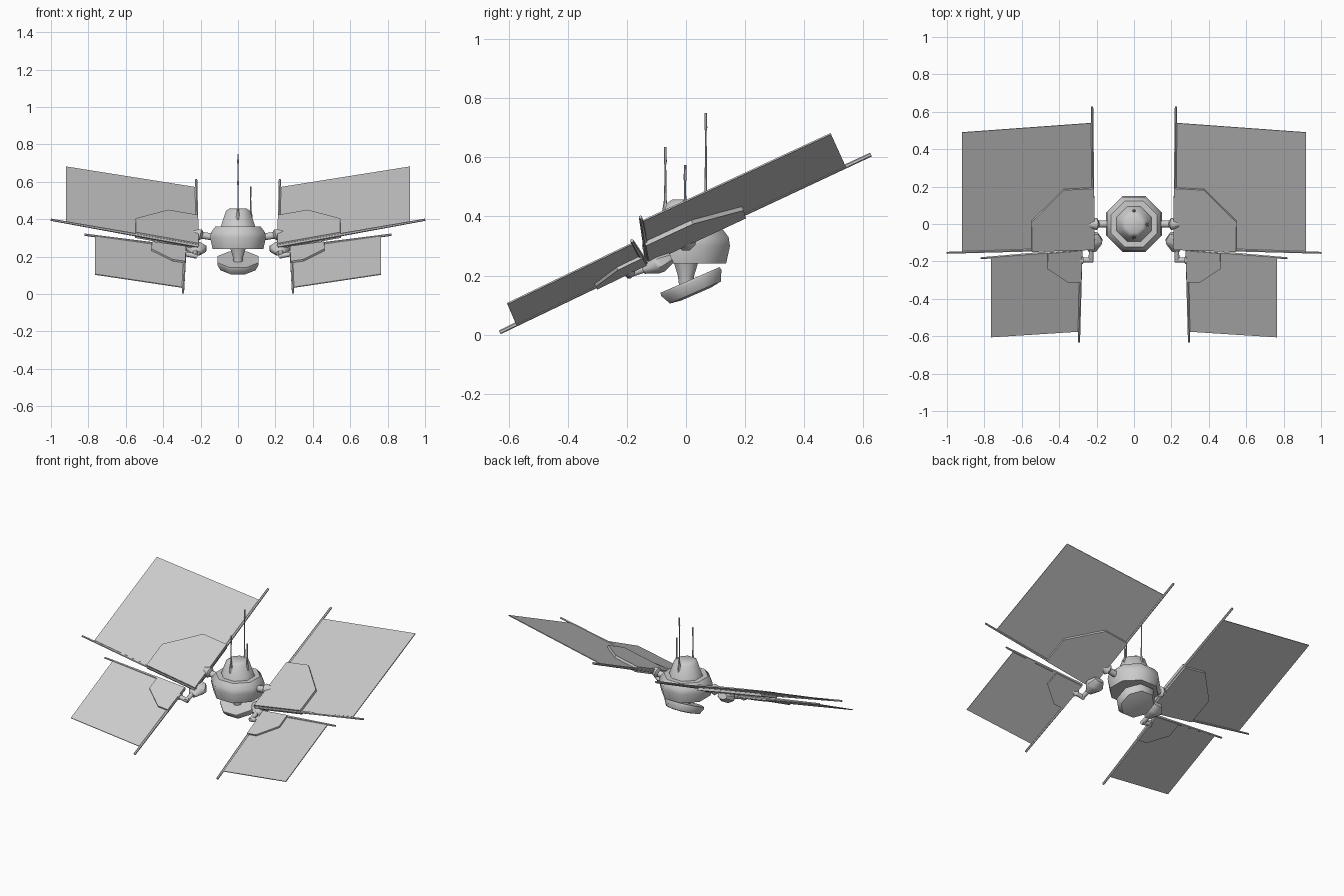
import bpy, bmesh, math
from mathutils import Vector, Matrix

cube = bpy.data.objects.get("Cube")
if cube:
    bpy.data.objects.remove(cube)

grey = bpy.data.materials.new("satellite_grey")
grey.use_nodes = True
grey.diffuse_color = (0.6, 0.6, 0.6, 1)
grey.node_tree.nodes["Principled BSDF"].inputs["Base Color"].default_value = (0.6, 0.6, 0.6, 1)


def finish(name, bm, angle=0):
    bmesh.ops.recalc_face_normals(bm, faces=bm.faces[:])
    mesh = bpy.data.meshes.new(name)
    bm.to_mesh(mesh)
    bm.free()
    mesh.materials.append(grey)
    ob = bpy.data.objects.new(name, mesh)
    bpy.context.collection.objects.link(ob)
    if angle:
        bpy.ops.object.select_all(action='DESELECT')
        ob.select_set(True)
        bpy.context.view_layer.objects.active = ob
        bpy.ops.object.shade_smooth_by_angle(angle=math.radians(angle))
    return ob


def turned(name, start, axis, profile, sides=8, scale=(1, 1), angle=50):
    """Closed lathe: profile holds (radius, distance along axis)."""
    rot = Vector(axis).to_track_quat('Z', 'Y').to_matrix().to_4x4()
    place = Matrix.Translation(start) @ rot
    bm = bmesh.new()
    rings = []
    for r, h in profile:
        ring = []
        for i in range(sides):
            a = math.tau * (i + 0.5) / sides
            p = Vector((r * math.cos(a) * scale[0], r * math.sin(a) * scale[1], h))
            ring.append(bm.verts.new(place @ p))
        rings.append(ring)
    for low, high in zip(rings, rings[1:]):
        for i in range(sides):
            j = (i + 1) % sides
            bm.faces.new((low[i], low[j], high[j], high[i]))
    bm.faces.new(rings[0][::-1])
    bm.faces.new(rings[-1])
    return finish(name, bm, angle)


def rod(name, a, b, r1, r2, sides=6):
    a, b = Vector(a), Vector(b)
    return turned(name, a, b - a, [(r1, 0), (r2, (b - a).length)], sides)


def plate(name, points, thickness):
    """Flat slab of even thickness around a polygon."""
    pts = [Vector(p) for p in points]
    n = (pts[1] - pts[0]).cross(pts[-1] - pts[0]).normalized() * thickness / 2
    bm = bmesh.new()
    top = [bm.verts.new(p + n) for p in pts]
    low = [bm.verts.new(p - n) for p in pts]
    bm.faces.new(top)
    bm.faces.new(low[::-1])
    for i in range(len(pts)):
        j = (i + 1) % len(pts)
        bm.faces.new((top[i], low[i], low[j], top[j]))
    return finish(name, bm)


UP = (0, 0, 1)

# Central body, tower, neck and tilted dish
turned("body", (0, 0, 0), UP, [(0.147, 0.24), (0.161, 0.30), (0.156, 0.33), (0.132, 0.36)])
turned("tower", (0, 0, 0), UP, [(0.102, 0.355), (0.07, 0.445), (0.05, 0.457)])
turned("neck", (0, 0, 0), UP, [(0.026, 0.17), (0.03, 0.2), (0.045, 0.245)])
turned("dish", (0.0, 0.032, 0.143), (0, -0.4, 0.92),
       [(0.06, -0.006), (0.102, 0.0), (0.12, 0.035), (0.118, 0.046)])

# Antennas with conical sockets
for name, x, y, top in (("rear", 0, 0.067, 0.75), ("side", 0.068, -0.003, 0.575),
                        ("front", 0, -0.07, 0.635)):
    turned(name + "_antenna", (x, y, 0), UP,
           [(0.012, 0.38), (0.012, 0.41), (0.004, 0.46), (0.003, top - 0.06),
            (0.005, top - 0.05), (0.004, top)], 6)

for side, s in (("left", 1), ("right", -1)):
    def P(x, y, z):
        return Vector((s * x, y, z))

    # Panels: corners inner hinge, outer hinge, outer tip, inner tip
    panels = {
        "upper": (P(0.22, -0.122, 0.262), P(0.92, -0.145, 0.386),
                  P(0.92, 0.49, 0.68), P(0.226, 0.54, 0.57)),
        "lower": (P(0.285, -0.145, 0.243), P(0.765, -0.183, 0.308),
                  P(0.765, -0.605, 0.105), P(0.295, -0.575, 0.035)),
    }
    # Outer reach, straight side and full depth of the thick root pad
    pads = {"upper": (0.47, 0.23, 0.22, 0.48, 0.034),
            "lower": (0.37, 0.18, 0.13, 0.375, 0.026)}
    for level, (a, b, c, d) in panels.items():
        def at(u, v):
            return a.lerp(b, u).lerp(d.lerp(c, u), v)

        tag = f"{side}_{level}_"
        plate(tag + "panel", (a, b, c, d), 0.005)
        reach, shoulder, waist, depth, thick = pads[level]
        plate(tag + "root_pad", (at(-0.01, -0.015), at(reach, -0.015), at(reach, shoulder),
                                 at(waist, depth), at(-0.01, depth)), thick)
        rod(tag + "hinge_spar", at(-0.01, -0.01), at(1.115, -0.01), 0.011, 0.006)
        rod(tag + "inner_spar", at(-0.004, -0.01), at(-0.004, 1.13), 0.009, 0.007)

    # Upper arm: shaft and pointed joint
    rod(side + "_upper_arm", P(0.12, 0, 0.303), P(0.2, 0, 0.315), 0.02, 0.02, 8)
    turned(side + "_upper_joint", P(0.19, 0, 0.313), P(0.97, 0, 0.25),
           [(0.02, 0), (0.034, 0.012), (0.03, 0.025), (0.002, 0.085)])

    # Lower arm: spindle joint, bent pipe and pointed coupling
    turned(side + "_lower_joint", P(0.223, -0.05, 0.262), P(0, -0.91, -0.42),
           [(0.033, 0), (0.058, 0.04), (0.054, 0.06), (0.022, 0.105)], 8, (1, 0.65))
    rod(side + "_lower_pipe", P(0.228, -0.13, 0.227), P(0.23, -0.2, 0.203), 0.014, 0.014, 8)
    rod(side + "_lower_elbow", P(0.22, -0.192, 0.203), P(0.285, -0.193, 0.215), 0.014, 0.014, 8)
    rod(side + "_lower_coupling", P(0.275, -0.193, 0.214), P(0.335, -0.193, 0.232), 0.022, 0.002, 8)
